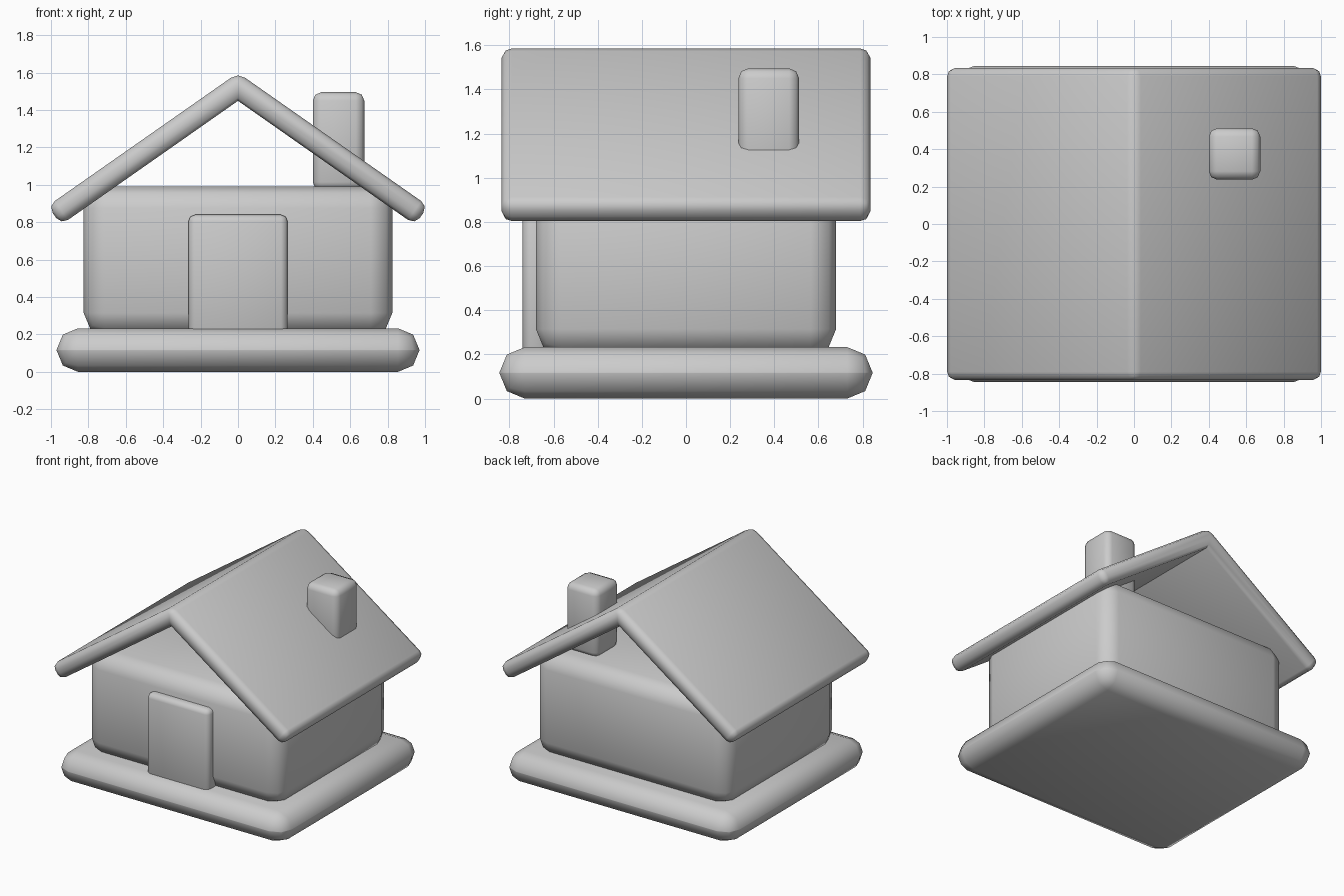
import bpy, bmesh, math

if "Cube" in bpy.data.objects:
    bpy.data.objects.remove(bpy.data.objects["Cube"])

grey = bpy.data.materials.new("plain grey")
grey.diffuse_color = (0.6, 0.6, 0.6, 1)
grey.use_nodes = True
grey.node_tree.nodes["Principled BSDF"].inputs["Base Color"].default_value = grey.diffuse_color


def finish(name, bm, edges, bevel):
    """Round the given edges, shade smooth and add to the scene."""
    bmesh.ops.bevel(bm, geom=edges, offset=bevel, offset_type='OFFSET',
                    segments=2, profile=0.5, affect='EDGES')
    bmesh.ops.recalc_face_normals(bm, faces=bm.faces)
    mesh = bpy.data.meshes.new(name)
    bm.to_mesh(mesh)
    bm.free()
    mesh.materials.append(grey)
    ob = bpy.data.objects.new(name, mesh)
    bpy.context.collection.objects.link(ob)
    bpy.ops.object.select_all(action='DESELECT')
    ob.select_set(True)
    bpy.context.view_layer.objects.active = ob
    bpy.ops.object.shade_smooth_by_angle(angle=math.radians(50))


def rounded_box(name, x, y, z, bevel):
    bm = bmesh.new()
    bmesh.ops.create_cube(bm, size=1)
    for v in bm.verts:
        for i, (lo, hi) in enumerate((x, y, z)):
            v.co[i] = hi if v.co[i] > 0 else lo
    finish(name, bm, bm.edges[:], bevel)


rounded_box("base_slab", (-0.97, 0.97), (-0.845, 0.845), (0, 0.233), 0.115)
rounded_box("house_body", (-0.825, 0.825), (-0.68, 0.68), (0.20, 0.99), 0.115)
rounded_box("door", (-0.265, 0.265), (-0.74, -0.62), (0.19, 0.84), 0.035)
rounded_box("chimney", (0.40, 0.675), (0.237, 0.512), (0.97, 1.495), 0.045)

# Roof: chevron profile extruded along y, open underneath at the gables
pitch = math.radians(35)
thick, apex, eave_x, half_y = 0.123, 1.599, 1.017, 0.835
eave_z = apex - eave_x * math.tan(pitch)
low_x = eave_x - thick * math.sin(pitch)
low_z = eave_z - thick * math.cos(pitch)
inner = apex - thick / math.cos(pitch)
profile = [(0, apex), (eave_x, eave_z), (low_x, low_z),
           (0, inner), (-low_x, low_z), (-eave_x, eave_z)]
bm = bmesh.new()
front = bm.faces.new([bm.verts.new((x, -half_y, z)) for x, z in profile])
ext = bmesh.ops.extrude_face_region(bm, geom=[front], use_keep_orig=True)
for v in ext["geom"]:
    if isinstance(v, bmesh.types.BMVert):
        v.co.y = half_y
bmesh.ops.recalc_face_normals(bm, faces=bm.faces)
# every edge is rounded except the inner crease under the ridge
edges = [e for e in bm.edges
         if not all(abs(v.co.x) < 1e-5 and v.co.z < apex - 0.05 for v in e.verts)]
finish("roof", bm, edges, 0.045)
